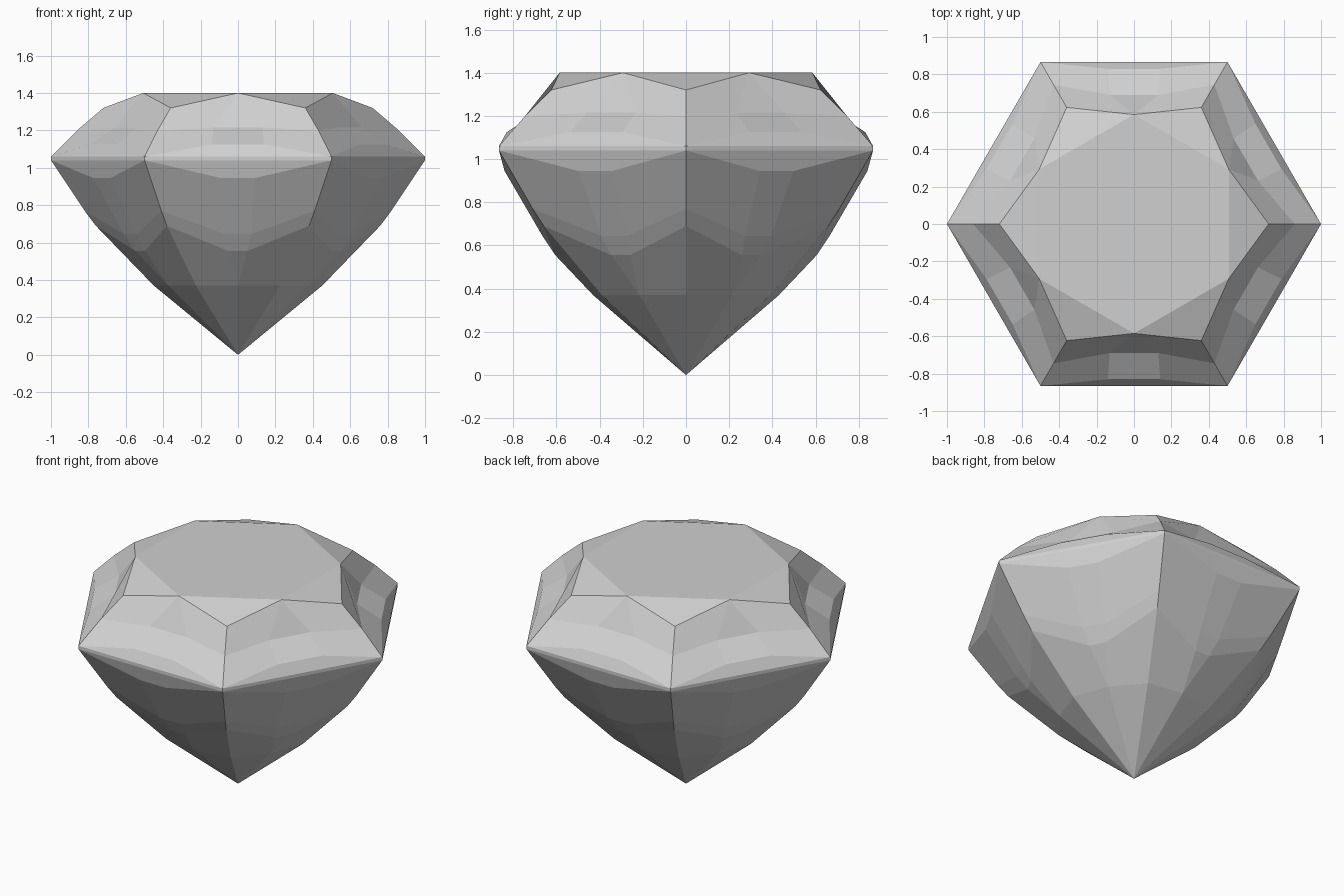
import bpy
import bmesh
from math import cos, sin, radians
from mathutils import Matrix, Vector

if "Cube" in bpy.data.objects:
    bpy.data.objects.remove(bpy.data.objects["Cube"], do_unlink=True)

gray = bpy.data.materials.new("gem_gray")
gray.use_nodes = True
color = (0.63, 0.63, 0.63, 1)
gray.diffuse_color = color
gray.node_tree.nodes["Principled BSDF"].inputs["Base Color"].default_value = color

bm = bmesh.new()


def corner(radius, z, side):
    """Point on the ridge at one end of a sector."""
    a = radians(30 * side)
    return Vector((radius * cos(a), radius * sin(a), z))


def middle(radius, z, offset=0):
    """Point on the flat middle of a sector."""
    return Vector((radius, offset, z))


def facet(turn, *points):
    bm.faces.new([bm.verts.new(turn @ p) for p in points])


# Ridge and mid-facet profiles, as (radius, height)
crown_ridge = [(0.72, 1.32), (0.86, 1.20), (1.0, 1.06)]
pavilion_ridge = [(1.0, 1.04), (0.82, 0.77), (0.76, 0.69), (0.45, 0.37)]
crown_flats = [(0.69, 1.215, 0.13), (0.83, 1.125, 0.14)]
pavilion_flats = [(0.84, 0.945, 0.09), (0.665, 0.645, 0.07), (0.605, 0.555, 0.05)]
table = middle(0.585, 1.40)
low_mid = middle(0.43, 0.37)
tip = Vector((0, 0, 0))

for i in range(6):
    turn = Matrix.Rotation(radians(30 + 60 * i), 3, "Z")
    next_table = Matrix.Rotation(radians(60), 3, "Z") @ table

    # Table and the star facet beside it
    facet(turn, Vector((0, 0, 1.40)), table, next_table)
    facet(turn, table, corner(*crown_ridge[0], 1), next_table)

    # Main facets on both halves of the sector
    for s in (-1, 1):
        cr = [corner(r, z, s) for r, z in crown_ridge]
        cf = [middle(r, z, w * s) for r, z, w in crown_flats]
        pr = [corner(r, z, s) for r, z in pavilion_ridge]
        pf = [middle(r, z, w * s) for r, z, w in pavilion_flats]
        facet(turn, table, cr[0], cr[1], cf[0])
        facet(turn, cf[0], cr[1], cr[2], cf[1])
        for k in range(2):
            facet(turn, pf[k], pr[k], pr[k + 1], pf[k + 1])
        facet(turn, pf[2], pr[2], pr[3], low_mid)
        facet(turn, low_mid, pr[3], tip)

    # Narrow facets joining the two halves, and the girdle band
    def across(r, z, w):
        return middle(r, z, -w), middle(r, z, w)

    def edge(r, z):
        return corner(r, z, -1), corner(r, z, 1)

    c0, c1 = across(*crown_flats[0]), across(*crown_flats[1])
    p = [across(*f) for f in pavilion_flats]
    top, bottom = edge(*crown_ridge[2]), edge(*pavilion_ridge[0])
    facet(turn, table, c0[0], c0[1])
    for upper, lower in ((c0, c1), (c1, top), (top, bottom), (bottom, p[0]),
                         (p[0], p[1]), (p[1], p[2])):
        facet(turn, upper[0], lower[0], lower[1], upper[1])
    facet(turn, p[2][0], low_mid, p[2][1])

# Weld the facets into one closed stone
bmesh.ops.remove_doubles(bm, verts=bm.verts, dist=0.0005)
bmesh.ops.recalc_face_normals(bm, faces=bm.faces)
mesh = bpy.data.meshes.new("gemstone")
bm.to_mesh(mesh)
bm.free()
mesh.materials.append(gray)
gem = bpy.data.objects.new("gemstone", mesh)
bpy.context.collection.objects.link(gem)
